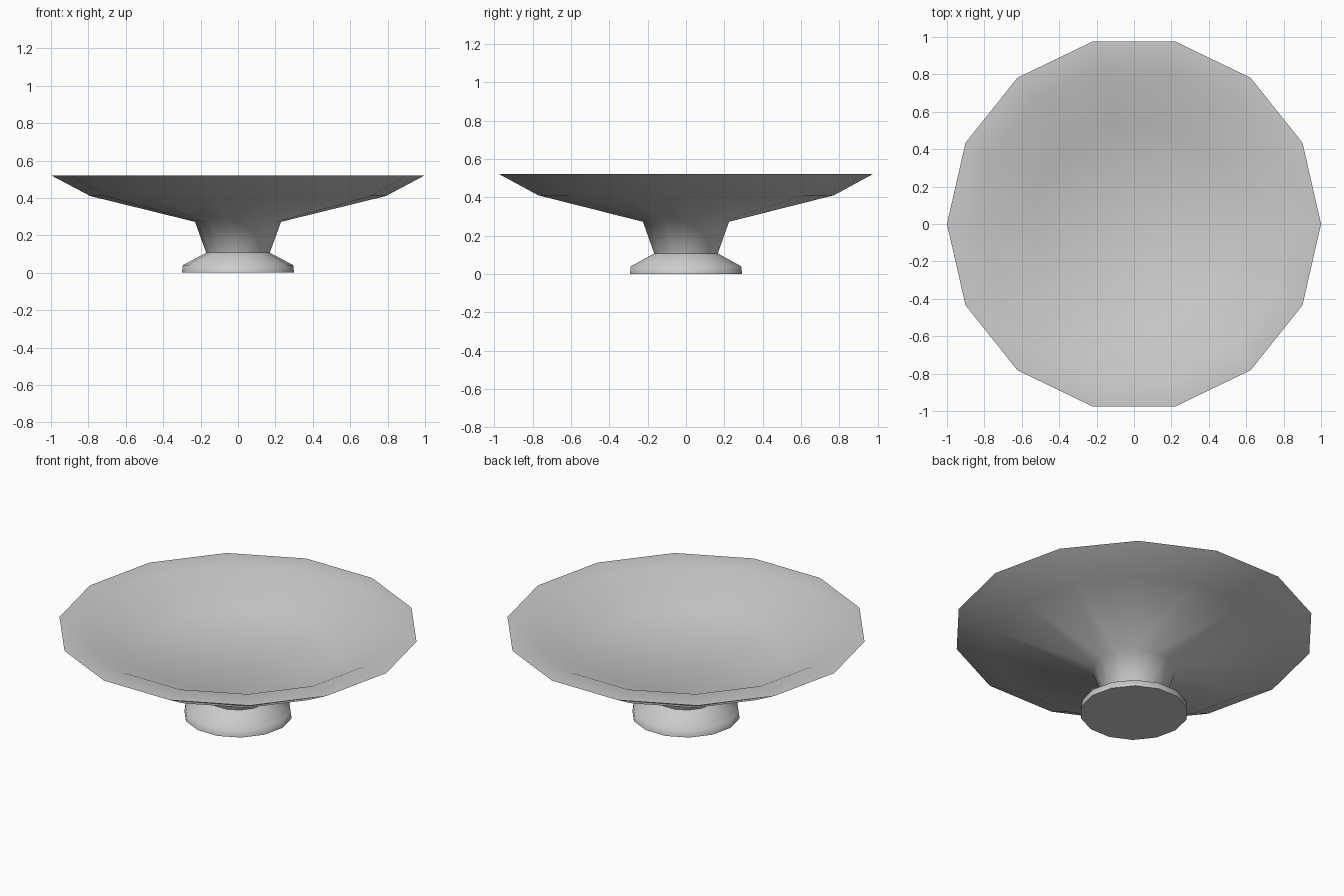
import bpy
import bmesh
from math import cos, sin, tau, radians

SIDES = 14

cube = bpy.data.objects.get("Cube")
if cube:
    bpy.data.objects.remove(cube, do_unlink=True)

# Single plain grey material
grey = bpy.data.materials.new("mid_grey")
grey.use_nodes = True
colour = (0.6, 0.6, 0.6, 1.0)
grey.diffuse_color = colour
grey.node_tree.nodes["Principled BSDF"].inputs["Base Color"].default_value = colour


def lathe(name, profile, cap_start=False, cap_end=False):
    """Turn a (radius, height) profile around z, optionally closing its ends."""
    bm = bmesh.new()
    rings = [[bm.verts.new((r * cos(tau * i / SIDES), r * sin(tau * i / SIDES), z))
              for i in range(SIDES)] for r, z in profile]
    for low, high in zip(rings, rings[1:]):
        for i in range(SIDES):
            j = (i + 1) % SIDES
            bm.faces.new((low[i], low[j], high[j], high[i]))
    if cap_start:
        bm.faces.new(rings[0][::-1])
    if cap_end:
        bm.faces.new(rings[-1])
    mesh = bpy.data.meshes.new(name)
    bm.to_mesh(mesh)
    bm.free()
    mesh.materials.append(grey)
    obj = bpy.data.objects.new(name, mesh)
    bpy.context.collection.objects.link(obj)
    bpy.ops.object.select_all(action='DESELECT')
    obj.select_set(True)
    bpy.context.view_layer.objects.active = obj
    bpy.ops.object.shade_smooth_by_angle(angle=radians(60))
    return obj


# Foot: short wall, then a shoulder up to the stem
lathe("foot", [(0.30, 0), (0.295, 0.04), (0.17, 0.107)], cap_start=True)

# Stem and dish: flared neck, underside, rim, flat lip, sloping wall and flat floor
lathe("stem_and_dish",
      [(0.17, 0.107), (0.23, 0.272), (0.79, 0.41), (1.0, 0.521),
       (0.85, 0.521), (0.55, 0.382)],
      cap_end=True)
